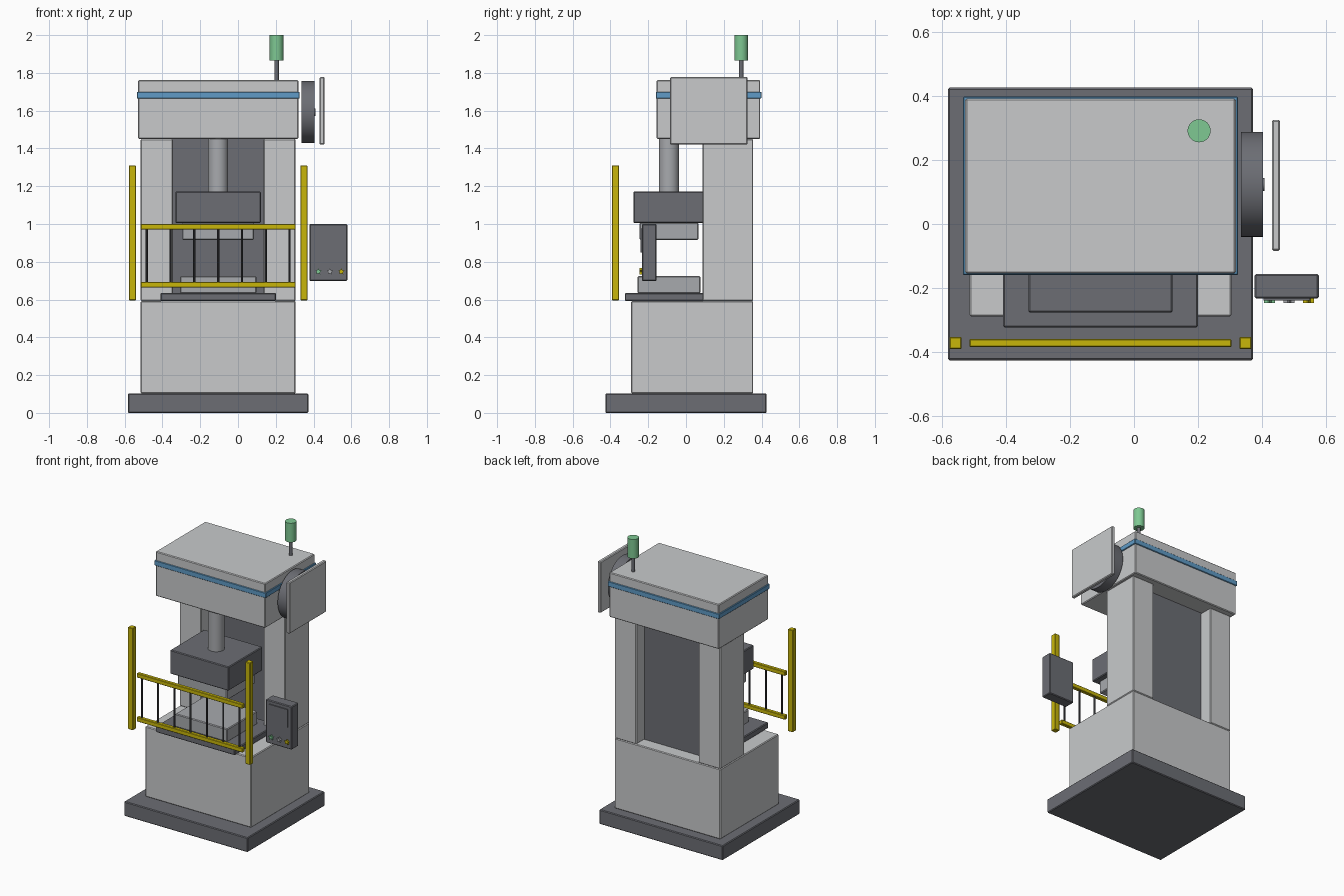
import bpy
import math
from mathutils import Matrix

cube = bpy.data.objects.get("Cube")
if cube:
    bpy.data.objects.remove(cube, do_unlink=True)


def material(name, r, g, b):
    m = bpy.data.materials.new(name)
    m.use_nodes = True
    m.diffuse_color = (r, g, b, 1)
    m.node_tree.nodes["Principled BSDF"].inputs["Base Color"].default_value = (r, g, b, 1)
    return m


LIGHT = material("light_grey", 0.58, 0.59, 0.6)
DARK = material("dark_grey", 0.15, 0.155, 0.175)
STEEL = material("steel_grey", 0.39, 0.4, 0.42)
BLACK = material("charcoal", 0.045, 0.047, 0.052)
BLUE = material("blue", 0.115, 0.33, 0.57)
YELLOW = material("yellow", 0.58, 0.47, 0.003)
GREEN = material("green", 0.21, 0.58, 0.29)


def box(name, mat, xs, ys, zs, bevel=0.005):
    """Box given by its extent along each axis."""
    bpy.ops.mesh.primitive_cube_add(size=1)
    ob = bpy.context.object
    ob.name = name
    spans = (xs, ys, zs)
    size = [hi - lo for lo, hi in spans]
    mid = [(hi + lo) / 2 for lo, hi in spans]
    ob.data.transform(Matrix.Translation(mid) @ Matrix.Diagonal((*size, 1)))
    ob.data.materials.append(mat)
    if bevel:
        mod = ob.modifiers.new("edge", 'BEVEL')
        mod.width = bevel
        mod.segments = 1
    return ob


def cylinder(name, mat, radius, start, length, axis='Z', sides=48):
    """Cylinder growing from a start point along an axis."""
    bpy.ops.mesh.primitive_cylinder_add(vertices=sides, radius=radius, depth=length)
    ob = bpy.context.object
    ob.name = name
    ob.data.transform(Matrix.Translation((0, 0, length / 2)))
    turn = {'X': Matrix.Rotation(math.pi / 2, 4, 'Y'),
            'Y': Matrix.Rotation(math.pi / 2, 4, 'X'),
            'Z': Matrix()}[axis]
    ob.data.transform(Matrix.Translation(start) @ turn)
    ob.data.materials.append(mat)
    bpy.ops.object.shade_smooth_by_angle()
    return ob


def star_button(name, mat, x, y, z):
    """Five pointed push button facing the front."""
    points = []
    for i in range(10):
        a = math.pi / 2 + i * math.pi / 5
        r = 0.009 if i % 2 else 0.018
        points.append((x + r * math.cos(a), z + r * math.sin(a)))
    verts = [(px, y, pz) for px, pz in points]
    verts += [(px, y - 0.016, pz) for px, pz in points]
    faces = [tuple(reversed(range(10))), tuple(range(10, 20))]
    faces += [(i, (i + 1) % 10, (i + 1) % 10 + 10, i + 10) for i in range(10)]
    mesh = bpy.data.meshes.new(name)
    mesh.from_pydata(verts, [], faces)
    mesh.materials.append(mat)
    bpy.context.collection.objects.link(bpy.data.objects.new(name, mesh))


CX = -0.105   # middle of the machine
PY = -0.09    # axis of the ram


def around(c, half):
    return (c - half, c + half)


# Frame
box("base_plate", DARK, around(CX, 0.478), (-0.427, 0.427), (0, 0.102))
box("lower_body", LIGHT, around(CX, 0.41), (-0.29, 0.356), (0.102, 0.593))
for side, name in ((-1, "right_column"), (1, "left_column")):
    box(name, LIGHT, around(CX + side * 0.325, 0.085), (0.087, 0.356), (0.593, 1.45))
box("back_panel", DARK, around(CX, 0.245), (0.18, 0.264), (0.593, 1.45), 0)
box("head", LIGHT, around(CX, 0.424), (-0.155, 0.393), (1.45, 1.762))
box("head_band", BLUE, around(CX, 0.431), (-0.16, 0.399), (1.664, 1.7), 0.003)

# Press
cylinder("piston", STEEL, 0.053, (CX, PY, 1.16), 0.3)
box("ram", DARK, around(CX, 0.226), around(PY, 0.188), (1.005, 1.172))
box("upper_die", STEEL, around(CX, 0.19), around(PY, 0.155), (0.916, 1.007))
box("lower_die", STEEL, around(CX, 0.202), around(PY, 0.167), (0.633, 0.724))
box("bed_plate", DARK, around(CX, 0.306), around(PY, 0.234), (0.593, 0.635))

# Flywheel and its guard
cylinder("flywheel", DARK, 0.164, (0.335, 0.124, 1.592), 0.069, 'X', 64)
cylinder("flywheel_hub", DARK, 0.02, (0.4, 0.124, 1.592), 0.009, 'X', 24)
box("flywheel_guard", LIGHT, (0.432, 0.458), around(0.121, 0.205), (1.42, 1.778))

# Signal light
cylinder("signal_pole", DARK, 0.012, (0.204, 0.292, 1.755), 0.12, sides=24)
cylinder("signal_lamp", GREEN, 0.036, (0.204, 0.292, 1.866), 0.134)

# Safety gate
GY = -0.373
for side, name in ((-1, "right_gate_post"), (1, "left_gate_post")):
    box(name, YELLOW, around(CX + side * 0.454, 0.019), around(GY, 0.019), (0.596, 1.31), 0.003)
for z, name in ((0.679, "lower_gate_rail"), (0.986, "upper_gate_rail")):
    box(name, YELLOW, around(CX, 0.41), around(GY, 0.013), around(z, 0.015), 0.003)
for i in range(7):
    cylinder(f"gate_bar_{i + 1}", BLACK, 0.006, (CX + (i - 3) * 0.126, GY, 0.685), 0.295, sides=12)

# Control box
box("control_box", DARK, (0.378, 0.579), (-0.233, -0.156), (0.698, 1.0))
box("control_screen", DARK, (0.405, 0.552), (-0.24, -0.232), (0.85, 0.975), 0)
for x, mat, name in ((0.425, GREEN, "start"), (0.486, STEEL, "mode"), (0.547, YELLOW, "stop")):
    star_button(name + "_button", mat, x, -0.231, 0.748)
